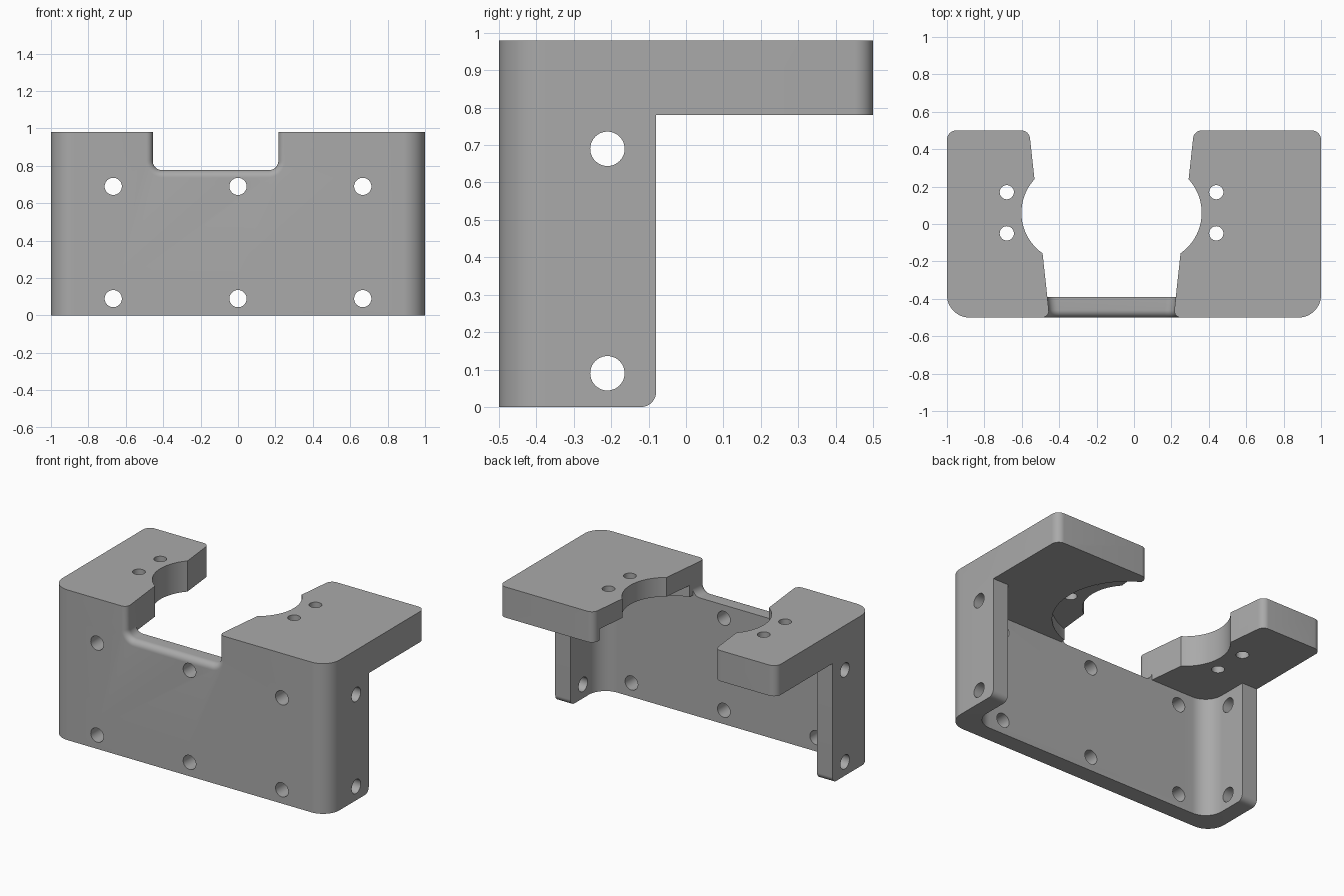
import bpy, bmesh
from math import cos, sin, pi, sqrt, radians

cube = bpy.data.objects.get("Cube")
if cube:
    bpy.data.objects.remove(cube, do_unlink=True)

grey = bpy.data.materials.new("machined grey")
grey.use_nodes = True
colour = (0.4, 0.4, 0.4, 1)
grey.diffuse_color = colour
grey.node_tree.nodes["Principled BSDF"].inputs["Base Color"].default_value = colour

HEIGHT, UNDER = 0.98, 0.78      # top of bracket, underside of top plates
MID = -0.12                     # centre line of the opening


def arc(cx, cy, r, start, end, steps=12):
    span = [radians(start + (end - start) * i / steps) for i in range(steps + 1)]
    return [(cx + r * cos(a), cy + r * sin(a)) for a in span]


def loft(name, rings):
    """Closed solid through matching rings of 3D points."""
    bm = bmesh.new()
    rows = [[bm.verts.new(p) for p in ring] for ring in rings]
    n = len(rows[0])
    for a, b in zip(rows, rows[1:]):
        for i in range(n):
            j = (i + 1) % n
            bm.faces.new((a[i], a[j], b[j], b[i]))
    bm.faces.new(rows[0])
    bm.faces.new(rows[-1][::-1])
    bmesh.ops.recalc_face_normals(bm, faces=bm.faces)
    mesh = bpy.data.meshes.new(name)
    bm.to_mesh(mesh)
    bm.free()
    mesh.materials.append(grey)
    obj = bpy.data.objects.new(name, mesh)
    bpy.context.collection.objects.link(obj)
    return obj


def prism(name, profile, low, high, axis="z"):
    place = {"x": lambda u, v, t: (t, u, v),
             "y": lambda u, v, t: (u, t, v),
             "z": lambda u, v, t: (u, v, t)}[axis]
    return loft(name, [[place(u, v, t) for u, v in profile] for t in (low, high)])


def circle(cx, cy, r, steps=40):
    return arc(cx, cy, r, 0, 360, steps)[:-1]


# Solid block with rounded vertical corners
outline = (arc(-0.88, -0.38, 0.12, 180, 270) + arc(0.88, -0.38, 0.12, 270, 360)
           + arc(0.95, 0.45, 0.05, 0, 90) + arc(-0.95, 0.45, 0.05, 90, 180))
bracket = prism("bracket", outline, 0, HEIGHT)
cutters = []

# Space inside the U-shaped wall
inside = (arc(-0.77, -0.27, 0.12, 180, 270) + arc(0.77, -0.27, 0.12, 270, 360)
          + [(0.89, 1), (-0.89, 1)])
cutters.append(prism("inside_cutter", inside, -0.2, UNDER))

# Space behind the short side walls, rounding their lower corners
behind = [(-0.12, -0.2)] + arc(-0.12, 0.04, 0.04, -90, 0) + [
    (-0.08, UNDER), (1, UNDER), (1, -0.2)]
cutters.append(prism("behind_cutter", behind, -2, 2, "x"))


# Tapered opening between the plates
def half_width(y):
    return 0.386 + 0.109 * y


def flare(d, r=0.04):
    """Outward offset of a rounded edge at depth d into its radius."""
    return r - sqrt(max(r * r - d * d, 0))


def notch_ring(y, extra):
    h, r = half_width(y) + extra, 0.05 + extra
    z = UNDER - 0.003 - extra + r
    pts = ([(MID - h, 1.3)] + arc(MID - h + r, z, r, 180, 270)
           + arc(MID + h - r, z, r, 270, 360) + [(MID + h, 1.3)])
    return [(u, y, v) for u, v in pts]


def gap_ring(y, extra):
    h = half_width(y) + extra
    return [(MID - h, y, 0.6), (MID + h, y, 0.6), (MID + h, y, 1.3), (MID - h, y, 1.3)]


depths = [0.04 * sin(pi / 2 * i / 8) for i in range(9)]
cutters.append(loft("notch_cutter", [notch_ring(-0.3, 0)]
               + [notch_ring(-0.46 - d, flare(d)) for d in depths]
               + [notch_ring(-0.6, 0.04)]))
cutters.append(loft("gap_cutter", [gap_ring(-0.39, 0)]
               + [gap_ring(0.46 + d, flare(d)) for d in depths]
               + [gap_ring(0.6, 0.04)]))

# Curved bites in both plates, and a shallow recess under the left one
for side in (-1, 1):
    cutters.append(prism("bite_cutter", circle(MID + side * 0.218, 0.06, 0.264, 72), 0.6, 1.3))
cutters.append(prism("recess_cutter", circle(MID + 0.218, 0.06, 0.44, 72), 0.6, UNDER + 0.075))

# Screw holes
for z in (0.09, 0.69):
    for x in (-0.667, 0, 0.667):
        cutters.append(prism("front_hole_cutter", circle(x, z, 0.046), -1, 1, "y"))
    cutters.append(prism("side_hole_cutter", circle(-0.21, z, 0.046), -2, 2, "x"))
for x in (MID - 0.56, MID + 0.56):
    for y in (-0.05, 0.17):
        cutters.append(prism("plate_hole_cutter", circle(x, y, 0.038), 0.6, 1.3))

# Cut everything from the block
bpy.context.view_layer.objects.active = bracket
for cutter in cutters:
    mod = bracket.modifiers.new("cut", "BOOLEAN")
    mod.operation, mod.solver, mod.object = "DIFFERENCE", "EXACT", cutter
    bpy.ops.object.modifier_apply(modifier=mod.name)
    bpy.data.objects.remove(cutter, do_unlink=True)

bpy.ops.object.select_all(action="DESELECT")
bracket.select_set(True)
bpy.ops.object.shade_smooth_by_angle(angle=radians(30))
